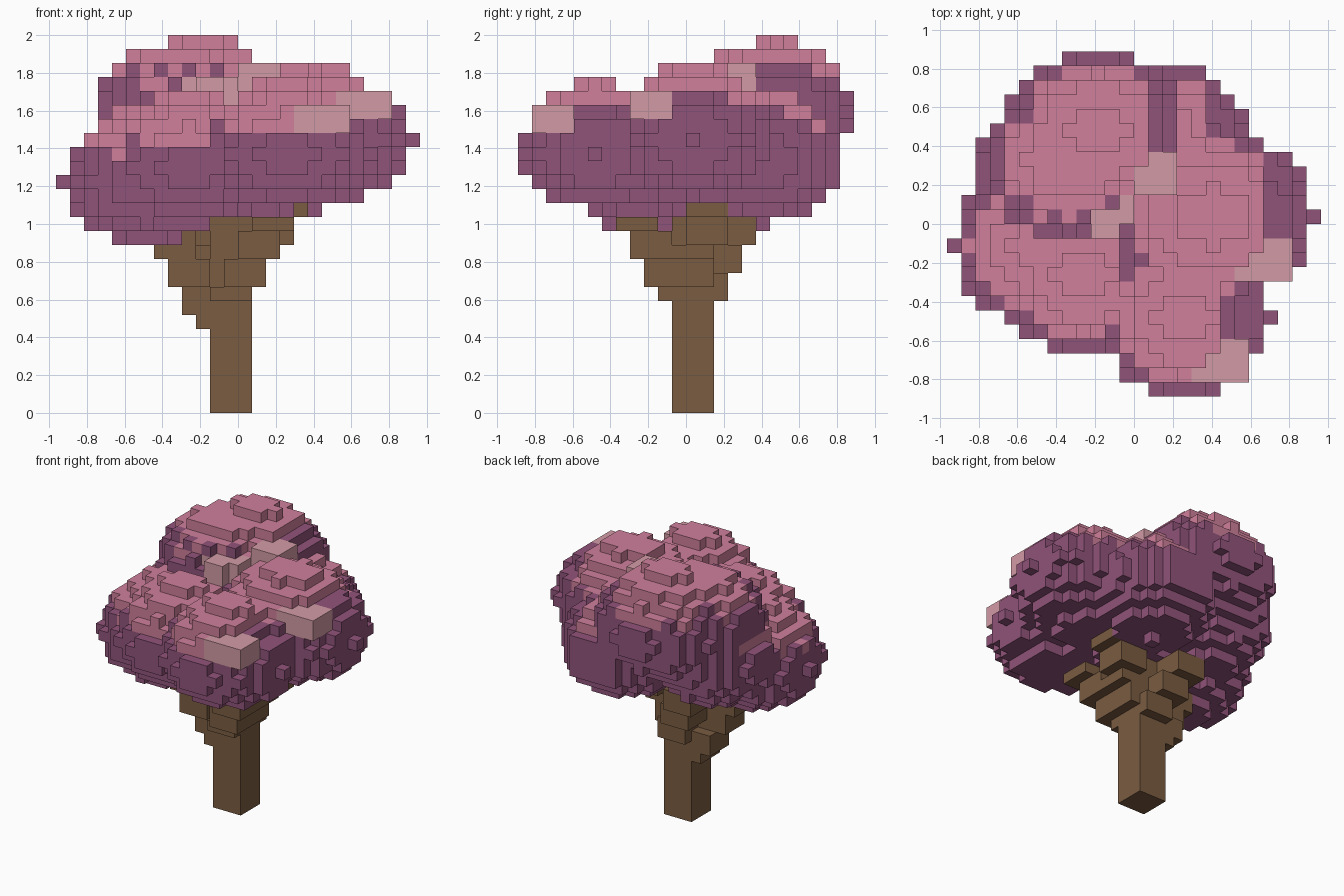
import bpy
import bmesh
from math import floor
from mathutils import Vector

if "Cube" in bpy.data.objects:
    bpy.data.objects.remove(bpy.data.objects["Cube"])

UNIT = 2 / 27  # edge length of one block


def make_material(name, colour):
    mat = bpy.data.materials.new(name)
    mat.use_nodes = True
    mat.diffuse_color = (*colour, 1)
    mat.node_tree.nodes["Principled BSDF"].inputs["Base Color"].default_value = (*colour, 1)
    return mat


BARK = make_material("brown bark", (0.195, 0.107, 0.053))
SHADE = make_material("purple leaves", (0.283, 0.087, 0.195))
PINK = make_material("pink leaves", (0.63, 0.215, 0.33))
PALE = make_material("pale blossom", (0.65, 0.33, 0.38))


def ellipsoid(centre, radii):
    """Block cells inside an ellipsoid, with their offsets from its centre."""
    spans = [range(floor(c - r), floor(c + r) + 2) for c, r in zip(centre, radii)]
    for x in spans[0]:
        for y in spans[1]:
            for z in spans[2]:
                offset = [a - c for a, c in zip((x, y, z), centre)]
                if sum((d / r) ** 2 for d, r in zip(offset, radii)) <= 1.0001:
                    yield (x, y, z), offset


# Leaf clumps: centre, radii, cap height, reach of the pink cap to the +x side
clumps = [
    ((-3, 6, 21), (6.4, 5.4, 4.5), 5.4, 3),       # tall back clump
    ((-5, 4, 21), (5.8, 5.6, 4.5), 4.9, 4),       # back shoulder
    ((-6, 3, 18), (5.4, 5.4, 4.5), 5, 4),         # back side clump
    ((-7, -2, 16), (6, 5.5, 4.4), 5.4, 1),        # low side clump
    ((-4, -4, 17), (6, 5.4, 4.2), 5.4, 2),        # front middle clump
    ((3, -7, 18), (6, 5.4, 3.9), 5.4, 2),         # front clump
    ((5, 0, 19), (7, 6, 4.5), 5.4, 3),            # wide side clump
    ((2, 5, 17.5), (5.5, 5.8, 4.5), 5, 2),        # back corner clump
]

# Each clump is a purple body with a taller, slightly narrower pink cap
cells = {cell: SHADE for cell, _ in ellipsoid((0, 0, 17), (7, 6, 3.4))}
for centre, radii, _, _ in clumps:
    for cell, _ in ellipsoid(centre, radii):
        cells[cell] = SHADE
for centre, (rx, ry, _), cap, reach in clumps:
    for cell, (dx, _, dz) in ellipsoid(centre, (rx - 0.5, ry - 0.5, cap)):
        if dz >= 2 and dx <= reach:
            cells[cell] = PINK

# Small pale blossom tufts
tufts = [(-2.5, 0.5, 22.5), (1, 3, 23.5), (8.5, -3, 21.5), (5.5, -10, 20.5)]
for centre in tufts:
    for cell, _ in ellipsoid(centre, (2.1, 1.8, 1.2)):
        cells[cell] = PALE


# Trunk and branches are stacks of square slabs
def limb(start, end):
    a, b = Vector(start), Vector(end)
    for z in range(start[2], end[2] + 1):
        mid = a.lerp(b, (z - a.z) / (b.z - a.z))
        for x in (-1, 0, 1):
            for y in (-1, 0, 1):
                cells[(round(mid.x) + x, round(mid.y) + y, z)] = BARK


limb((-1, 0, 0), (-1, 0, 13))
limb((-2.4, 0, 6), (-5.2, -1.2, 12))
limb((-1, 0.6, 8), (-3, 3.3, 13))
limb((-1, 0, 8), (3, 1, 14))
limb((-1, -1, 8), (2, -4, 13))


# Turn block cells into a mesh holding only the exposed faces
def build(name, materials):
    bm = bmesh.new()
    corners = {}

    def corner(point):
        if point not in corners:
            corners[point] = bm.verts.new(Vector(point) * UNIT)
        return corners[point]

    for cell, mat in cells.items():
        if mat not in materials:
            continue
        for axis in range(3):
            u, v = (axis + 1) % 3, (axis + 2) % 3
            for side in (0, 1):
                neighbour = list(cell)
                neighbour[axis] += 2 * side - 1
                if tuple(neighbour) in cells:
                    continue
                loop = []
                for du, dv in ((0, 0), (1, 0), (1, 1), (0, 1)):
                    point = list(cell)
                    point[axis] += side
                    point[u] += du
                    point[v] += dv
                    loop.append(corner(tuple(point)))
                face = bm.faces.new(loop if side else loop[::-1])
                face.material_index = materials.index(mat)
    mesh = bpy.data.meshes.new(name)
    bm.to_mesh(mesh)
    bm.free()
    for mat in materials:
        mesh.materials.append(mat)
    bpy.context.collection.objects.link(bpy.data.objects.new(name, mesh))


build("trunk", [BARK])
build("canopy", [SHADE, PINK])
build("blossom_tufts", [PALE])
